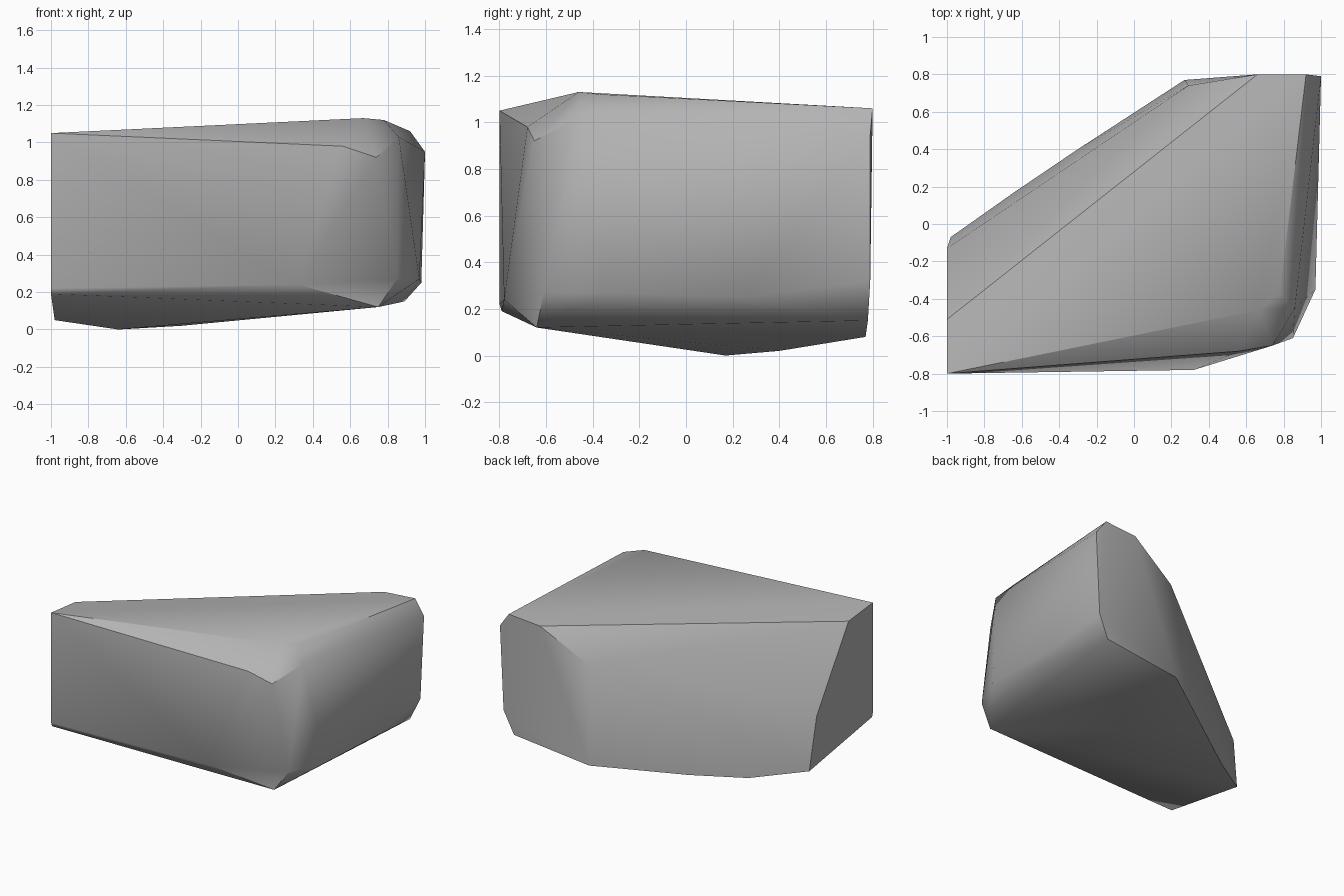
import bpy
import bmesh
import math

# Remove the default object
default_cube = bpy.data.objects.get("Cube")
if default_cube:
    bpy.data.objects.remove(default_cube, do_unlink=True)


def make_material(name, colour):
    """Plain flat colour shared by viewport and render."""
    material = bpy.data.materials.new(name)
    material.use_nodes = True
    rgba = (*colour, 1.0)
    material.diffuse_color = rgba
    shader = material.node_tree.nodes["Principled BSDF"]
    shader.inputs["Base Color"].default_value = rgba
    shader.inputs["Roughness"].default_value = 0.9
    return material


def make_boulder(name, corners, material):
    """Wrap a tight convex skin round the corner points of a chipped stone."""
    bm = bmesh.new()
    for corner in corners:
        bm.verts.new(corner)
    result = bmesh.ops.convex_hull(bm, input=bm.verts[:])
    loose = {item for item in result["geom_interior"] + result["geom_unused"]
             if isinstance(item, bmesh.types.BMVert)}
    bmesh.ops.delete(bm, geom=list(loose), context="VERTS")
    bmesh.ops.recalc_face_normals(bm, faces=bm.faces[:])

    mesh = bpy.data.meshes.new(name)
    bm.to_mesh(mesh)
    bm.free()
    mesh.materials.append(material)
    boulder = bpy.data.objects.new(name, mesh)
    bpy.context.collection.objects.link(boulder)
    return boulder


# Top plateau, with a worn front right corner
plateau = [
    (-1, -.8, 1.05), (.67, -.46, 1.13), (.78, -.37, 1.12),
    (.92, .8, 1.06), (.66, .8, 1.04), (-1, -.51, 1.02),
]

# Chipped shoulder below the plateau
shoulder = [
    (.56, -.68, .98), (.74, -.65, .92), (.86, -.45, 1.03),
    (1, .79, .95), (.29, .74, .82), (-1, -.13, .45),
]

# Lower edge of the side walls
skirt = [
    (-1, -.8, .22), (.32, -.78, .24), (.85, -.61, .27),
    (.97, -.35, .27), (.98, .25, .25), (.97, .79, .32),
]

# Tilted underside that the stone rests on
underside = [
    (-1, -.79, .19), (.75, -.64, .12), (.89, .78, .15),
    (.27, .77, .08), (-.3, .4, .02), (-.64, .17, 0), (-.98, -.07, .05),
]

stone_grey = make_material("stone grey", (.45, .45, .45))
boulder = make_boulder("boulder", plateau + shoulder + skirt + underside, stone_grey)

# Soft shading across shallow facets, crisp along the ridges
bpy.ops.object.select_all(action="DESELECT")
boulder.select_set(True)
bpy.context.view_layer.objects.active = boulder
bpy.ops.object.shade_smooth_by_angle(angle=math.radians(40))
